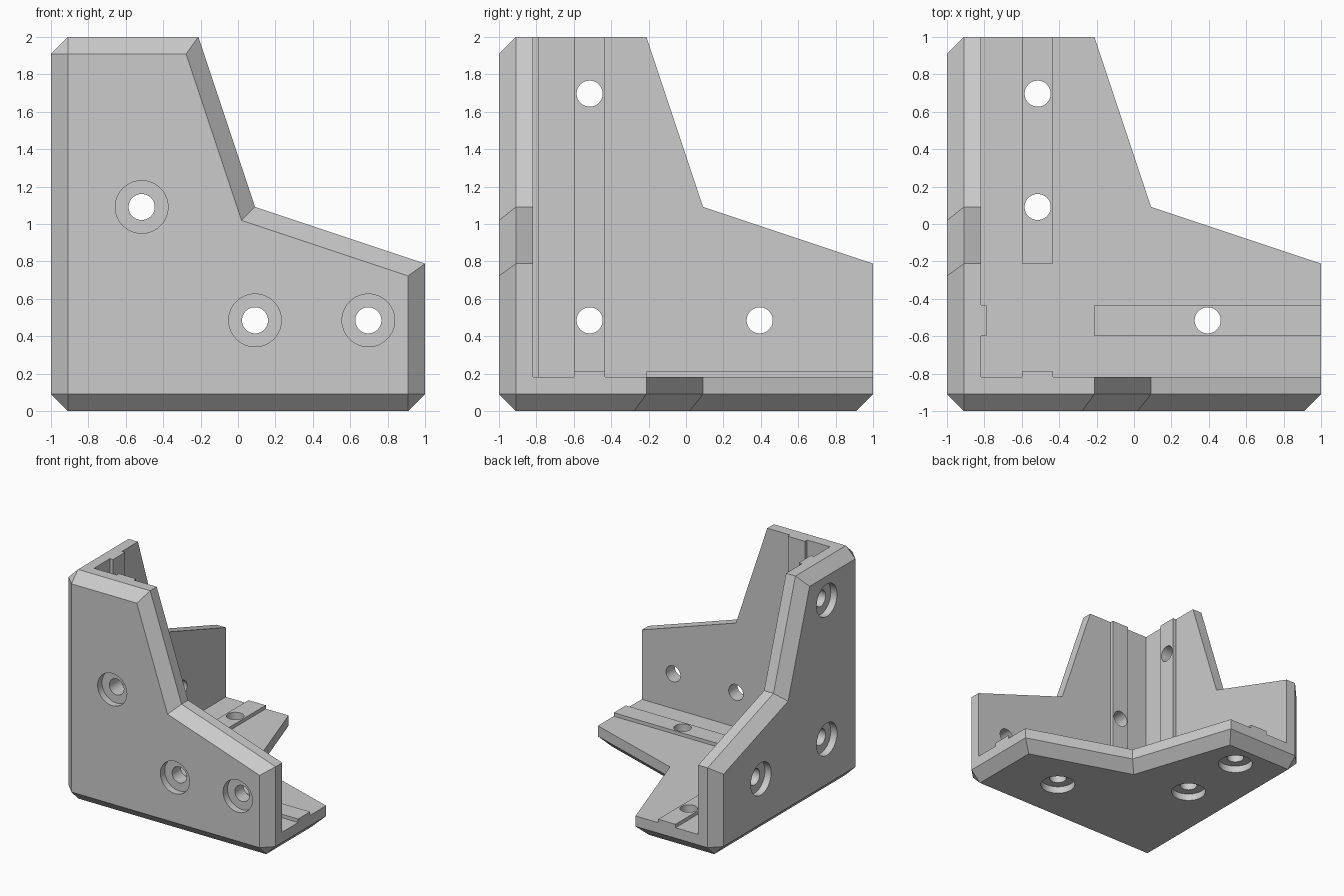
import bpy, bmesh, math
from mathutils import Vector

cube = bpy.data.objects.get("Cube")
if cube:
    bpy.data.objects.remove(cube, do_unlink=True)

UNIT = 1 / 33               # design grid: 66 steps along each arm
L, T, M = 66, 6, 3          # arm length, wall thickness, chamfer
RIB0, RIB1, RIB_H = 13.25, 18.75, 1
NEAR = 16                   # hole line along each arm

# (u, v, depth) of a wall -> (x, y, z)
AXES = {
    "front": lambda u, v, w: (u, w, v),
    "side": lambda u, v, w: (w, u, v),
    "floor": lambda u, v, w: (u, v, w),
}
HOLES = {
    "front": [(NEAR, 36), (36, NEAR), (56, NEAR)],
    "side": [(NEAR, 56), (NEAR, NEAR), (46, NEAR)],
    "floor": [(NEAR, 56), (NEAR, 36), (46, NEAR)],
}


def place(wall, u, v, w):
    x, y, z = AXES[wall](u, v, w)
    return Vector((x * UNIT - 1, y * UNIT - 1, z * UNIT))


def finish(name, bm):
    bmesh.ops.recalc_face_normals(bm, faces=bm.faces[:])
    mesh = bpy.data.meshes.new(name)
    bm.to_mesh(mesh)
    bm.free()
    obj = bpy.data.objects.new(name, mesh)
    bpy.context.collection.objects.link(obj)
    return obj


def loft(name, wall, rings):
    """Closed solid through equal-length rings; repeated points collapse."""
    bm = bmesh.new()
    rows = [[bm.verts.new(place(wall, *p)) for p in ring] for ring in rings]
    for a, b in zip(rows, rows[1:]):
        for i in range(len(a)):
            j = (i + 1) % len(a)
            bm.faces.new((a[i], a[j], b[j], b[i]))
    bm.faces.new(rows[0])
    bm.faces.new(rows[-1])
    bmesh.ops.remove_doubles(bm, verts=bm.verts[:], dist=1e-5)
    return finish(name, bm)


def wall_plate(wall):
    # L-shaped outline with clipped corners, chamfered towards the outer face
    outline = [(0, M), (M, 0), (L - M, 0), (L, M), (L, 26), (36, 36),
               (26, L), (M, L), (0, L - M)]
    tip, bend = 23.84, 33.63
    face = [(M, M), (M, M), (L - M, M), (L - M, M), (L - M, tip), (bend, bend),
            (tip, L - M), (M, L - M), (M, L - M)]
    return loft(wall + "_wall", wall, [[(*p, 0) for p in face],
                                       [(*p, M) for p in outline],
                                       [(*p, T) for p in outline]])


def rib(wall, start, along_u):
    corners = [(RIB0, start), (RIB1, start), (RIB1, L), (RIB0, L)]
    if along_u:
        corners = [(v, u) for u, v in corners]
    return loft(wall + "_rib", wall, [[(*p, w) for p in corners]
                                      for w in (M + 1, T + RIB_H)])


def hole_cutter(wall, u, v, sides=48):
    # Stepped bore: wide recess outside, narrow hole through the wall
    rings = []
    for r, w in ((4.65, -2), (4.65, 2), (2.3, 2), (2.3, T + 4)):
        turn = [2 * math.pi * i / sides for i in range(sides)]
        rings.append([(u + r * math.cos(t), v + r * math.sin(t), w) for t in turn])
    return loft("hole_cutter", wall, rings)


def combine(base, other, operation):
    mod = base.modifiers.new("combine", "BOOLEAN")
    mod.operation = operation
    mod.solver = "EXACT"
    mod.object = other
    bpy.context.view_layer.objects.active = base
    bpy.ops.object.modifier_apply(modifier=mod.name)
    bpy.data.objects.remove(other, do_unlink=True)


# Three walls meeting at one corner
bracket = wall_plate("floor")
bracket.name = "corner_bracket"
for wall in ("front", "side"):
    combine(bracket, wall_plate(wall), "UNION")

# Raised guide ribs on the inner faces
for wall, start, along_u in (("front", T - 1, False), ("side", T - 1, False),
                             ("floor", 26, False), ("floor", 26, True)):
    combine(bracket, rib(wall, start, along_u), "UNION")

# Recessed screw holes
for wall, spots in HOLES.items():
    for u, v in spots:
        combine(bracket, hole_cutter(wall, u, v), "DIFFERENCE")

# Merge coplanar pieces
bm = bmesh.new()
bm.from_mesh(bracket.data)
bmesh.ops.remove_doubles(bm, verts=bm.verts[:], dist=1e-5)
bmesh.ops.dissolve_limit(bm, angle_limit=math.radians(0.5),
                         verts=bm.verts[:], edges=bm.edges[:])
bm.to_mesh(bracket.data)
bm.free()

# Plain grey finish
grey = bpy.data.materials.new("light_grey")
grey.use_nodes = True
colour = (0.6, 0.6, 0.6, 1)
grey.diffuse_color = colour
grey.node_tree.nodes["Principled BSDF"].inputs["Base Color"].default_value = colour
bracket.data.materials.clear()
bracket.data.materials.append(grey)

bpy.ops.object.select_all(action="DESELECT")
bracket.select_set(True)
bpy.context.view_layer.objects.active = bracket
bpy.ops.object.shade_smooth_by_angle(angle=math.radians(20))
